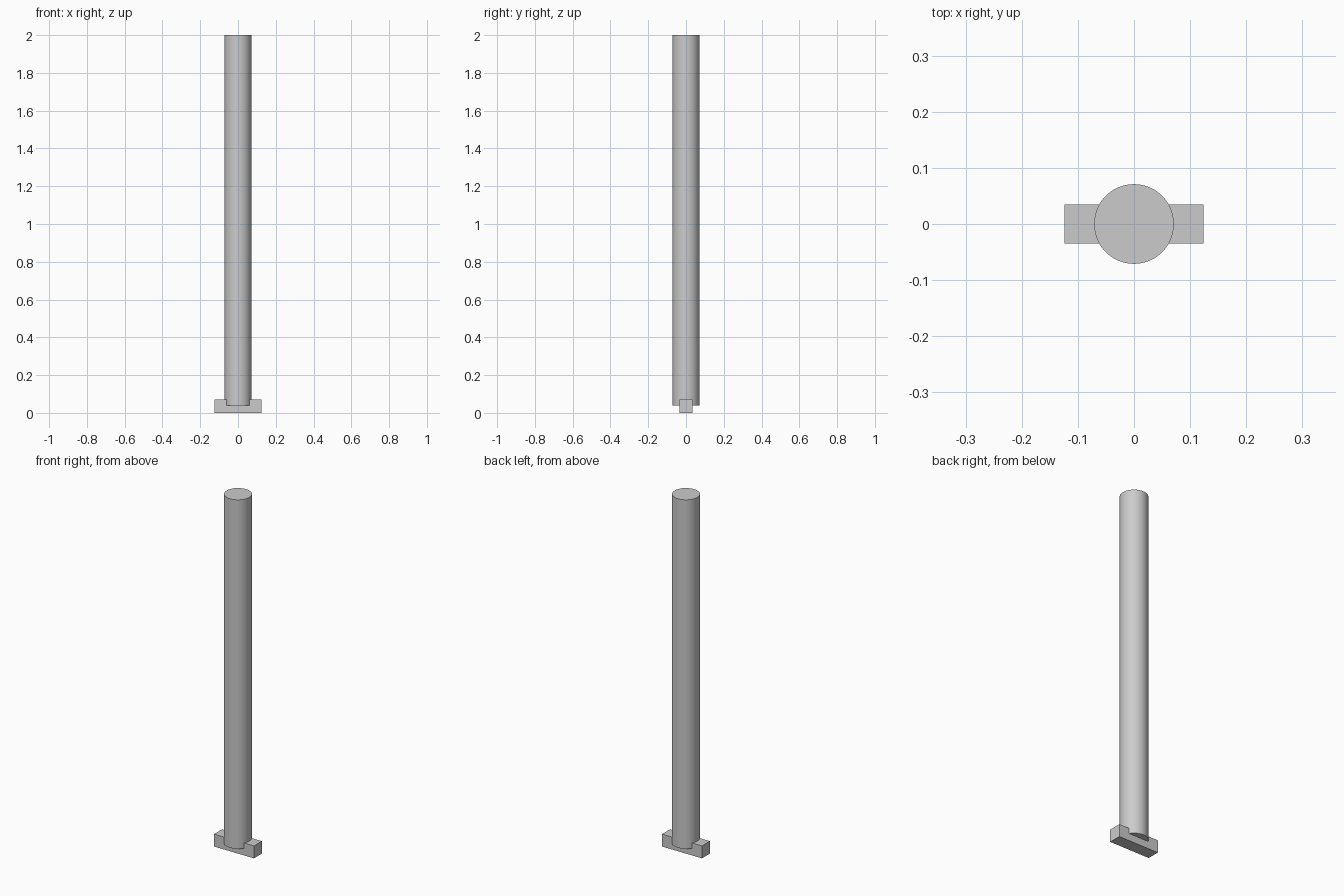
import bpy

if "Cube" in bpy.data.objects:
    bpy.data.objects.remove(bpy.data.objects["Cube"])

# Crossbar foot
bpy.ops.mesh.primitive_cube_add(size=1, location=(0, 0, 0.035))
foot = bpy.context.object
foot.name = "foot_bar"
foot.scale = (0.248, 0.07, 0.07)
bpy.ops.object.transform_apply(location=False, rotation=False, scale=True)

# Round post, its lower end sunk into the foot
BOTTOM, TOP = 0.04, 2.0
bpy.ops.mesh.primitive_cylinder_add(vertices=64, radius=0.071, depth=TOP - BOTTOM,
                                    location=(0, 0, (TOP + BOTTOM) / 2))
post = bpy.context.object
post.name = "post"
bpy.ops.object.shade_smooth_by_angle()
